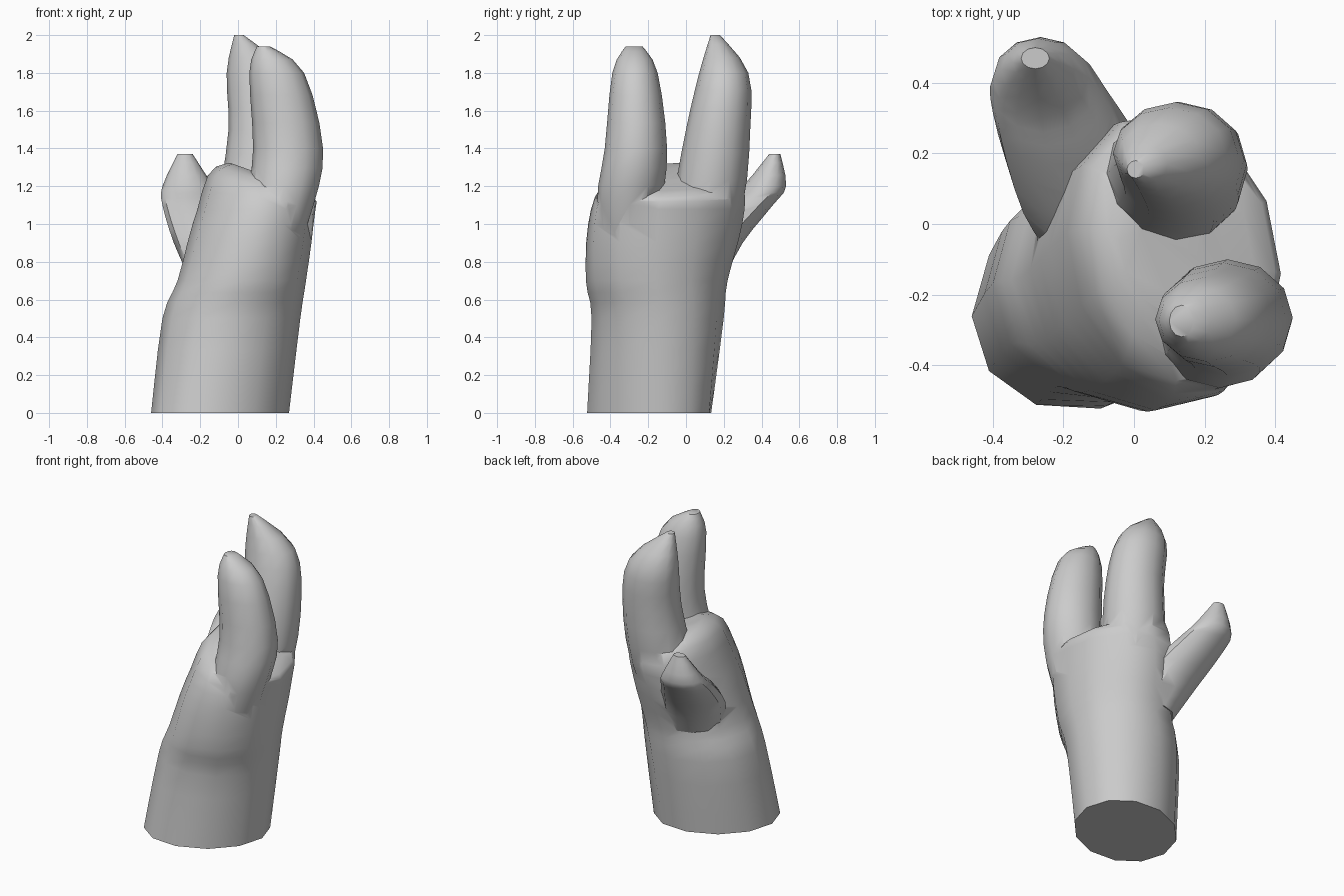
import bpy
import bmesh
from math import cos, sin, tau, radians
from mathutils import Vector

if "Cube" in bpy.data.objects:
    bpy.data.objects.remove(bpy.data.objects["Cube"])

SIDES = 12
STEPS = 3

grey = bpy.data.materials.new("plain grey")
grey.use_nodes = True
COLOUR = (0.6, 0.6, 0.6, 1)
grey.diffuse_color = COLOUR
grey.node_tree.nodes["Principled BSDF"].inputs["Base Color"].default_value = COLOUR


def smooth_rows(keys):
    """Ease from key to key so that a few rows give a curved outline."""
    keys = [Vector(key) for key in keys]
    last = len(keys) - 1
    for i in range(last):
        start, end = keys[i], keys[i + 1]
        leave = (end - keys[max(i - 1, 0)]) / 2
        arrive = (keys[min(i + 2, last)] - start) / 2
        for step in range(STEPS):
            t = step / STEPS
            s = 1 - t
            yield (start * s * s * (1 + 2 * t) + end * t * t * (1 + 2 * s)
                   + leave * t * s * s - arrive * t * t * s)
    yield keys[last]


def no_change(z):
    return 0


def loft(name, keys, skew=no_change, tilt=no_change):
    """Stack oval rings; each key is z, x min, x max, y min, y max."""
    bm = bmesh.new()
    rings = []
    for z, left, right, front, back in smooth_rows(keys):
        ring = []
        for i in range(SIDES):
            angle = tau * i / SIDES
            dx = (right - left) / 2 * cos(angle)
            dy = (back - front) / 2 * sin(angle + skew(z))
            ring.append(bm.verts.new(((left + right) / 2 + dx,
                                      (front + back) / 2 + dy,
                                      z + tilt(z) * dx)))
        rings.append(ring)
    for low, high in zip(rings, rings[1:]):
        for i in range(SIDES):
            j = (i + 1) % SIDES
            bm.faces.new((low[i], low[j], high[j], high[i]))
    bm.faces.new(reversed(rings[0]))
    bm.faces.new(rings[-1])
    mesh = bpy.data.meshes.new(name)
    bm.to_mesh(mesh)
    bm.free()
    mesh.materials.append(grey)
    obj = bpy.data.objects.new(name, mesh)
    bpy.context.collection.objects.link(obj)
    return obj


def palm_skew(z):
    """Turn the oval gradually from the wrist to the knuckles."""
    return 0.2 - 0.3 * z


def palm_tilt(z):
    """Slope the web between the fingers down toward the outer side."""
    return -2 * max(0, z - 1.1)


# Wrist widening into the palm
hand = loft("hand", [
    (0, -0.46, 0.27, -0.53, 0.14),
    (0.5, -0.4, 0.33, -0.5, 0.2),
    (0.7, -0.32, 0.36, -0.53, 0.22),
    (1, -0.24, 0.4, -0.52, 0.3),
    (1.2, -0.16, 0.4, -0.45, 0.3),
    (1.28, -0.04, 0.2, -0.25, 0.1),
], palm_skew, palm_tilt)

# Front finger rising out of the palm, its tip bending inward
front_finger = loft("front_finger", [
    (0.7, 0.06, 0.26, -0.4, -0.2),
    (1.1, 0.05, 0.4, -0.47, -0.13),
    (1.4, 0.08, 0.45, -0.43, -0.1),
    (1.8, 0.06, 0.35, -0.39, -0.15),
    (1.94, 0.1, 0.17, -0.32, -0.23),
])

# Back finger, slightly taller
back_finger = loft("back_finger", [
    (0.7, 0, 0.2, -0.1, 0.15),
    (1.1, -0.09, 0.3, -0.07, 0.3),
    (1.5, -0.05, 0.32, 0, 0.34),
    (1.8, -0.06, 0.26, 0.07, 0.33),
    (2, -0.02, 0.03, 0.13, 0.18),
])

# Thumb with a broad root, leaning outward from the palm
thumb = loft("thumb", [
    (0.7, -0.25, 0.1, -0.2, 0.2),
    (0.9, -0.34, 0.06, -0.06, 0.3),
    (1.1, -0.4, -0.06, 0.17, 0.46),
    (1.2, -0.4, -0.13, 0.3, 0.53),
    (1.37, -0.32, -0.24, 0.44, 0.5),
])

# Fuse the fingers and thumb with the palm into one skin
bpy.context.view_layer.objects.active = hand
for part in (front_finger, back_finger, thumb):
    fuse = hand.modifiers.new("fuse", "BOOLEAN")
    fuse.operation = "UNION"
    fuse.solver = "EXACT"
    fuse.object = part
    bpy.ops.object.modifier_apply(modifier=fuse.name)
    bpy.data.objects.remove(part)

# Smooth skin, sharp wrist cut and creases
bpy.ops.object.select_all(action="DESELECT")
hand.select_set(True)
bpy.ops.object.shade_smooth_by_angle(angle=radians(40))
